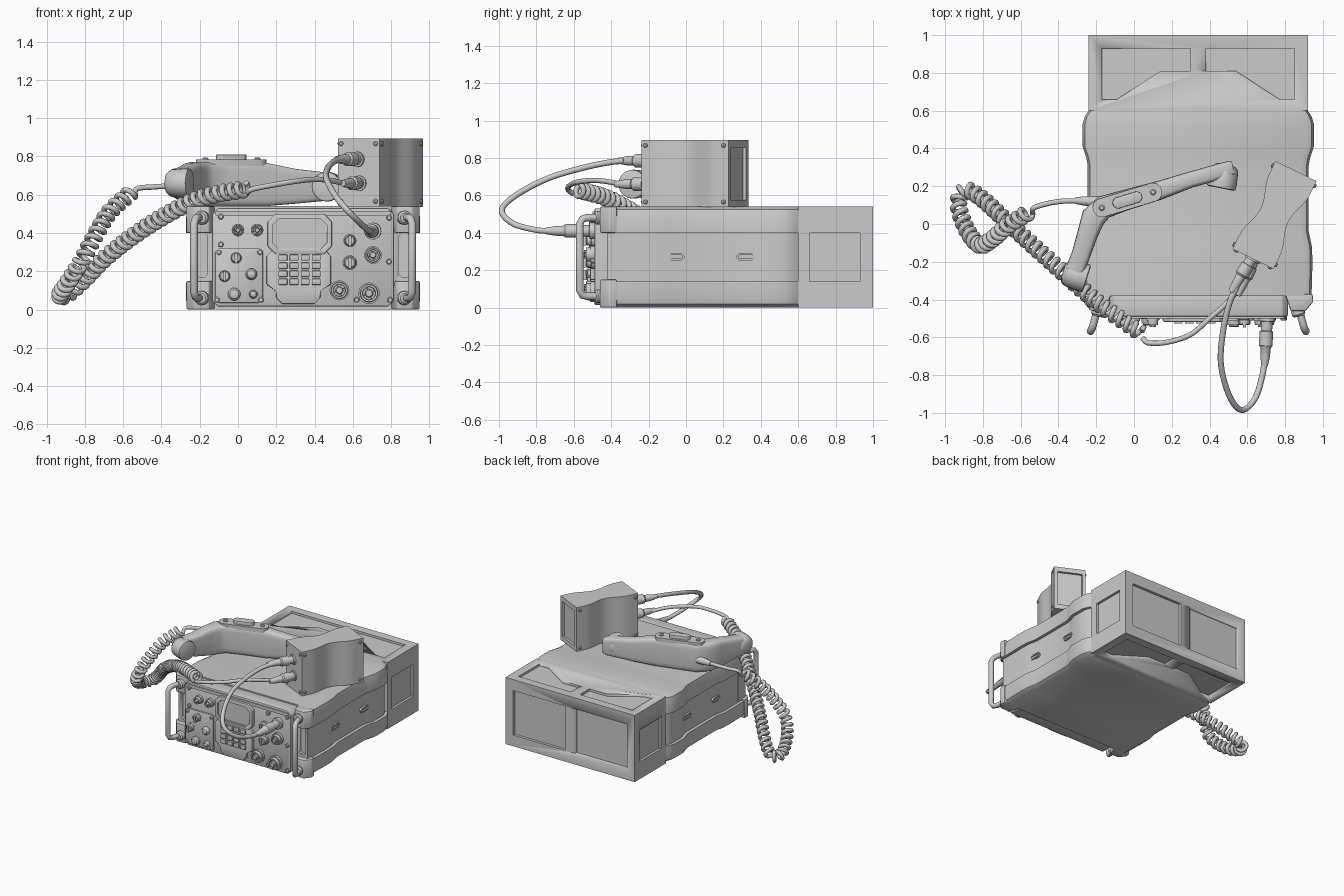
import bpy, bmesh, math
from mathutils import Vector as V, Matrix

if "Cube" in bpy.data.objects:
    bpy.data.objects.remove(bpy.data.objects["Cube"])

CX = 0.34          # radio centre line
I4 = Matrix.Identity(4)

def finish(name, bm, M=I4, ang=35):
    bmesh.ops.recalc_face_normals(bm, faces=bm.faces)
    bm.transform(M)
    me = bpy.data.meshes.new(name)
    bm.to_mesh(me); bm.free()
    me.shade_smooth(); me.set_sharp_from_angle(angle=math.radians(ang))
    ob = bpy.data.objects.new(name, me)
    bpy.context.collection.objects.link(ob)
    return ob

def loft(name, rings, M=I4, bevel=0, ang=35):
    bm = bmesh.new()
    vs = [[bm.verts.new(p) for p in r] for r in rings]
    n = len(vs[0])
    for a, b in zip(vs, vs[1:]):
        for i in range(n):
            bm.faces.new((a[i], a[(i + 1) % n], b[(i + 1) % n], b[i]))
    bm.faces.new(vs[0]); bm.faces.new(vs[-1])
    if bevel:
        bmesh.ops.bevel(bm, geom=bm.edges[:], offset=bevel, segments=2, profile=0.5, affect='EDGES')
    return finish(name, bm, M, ang)

def prism(name, pts, axis, a, b, M=I4, bevel=0):
    put = {'x': lambda p, d: (d, p[0], p[1]), 'y': lambda p, d: (p[0], d, p[1]), 'z': lambda p, d: (p[0], p[1], d)}[axis]
    return loft(name, [[put(p, d) for p in pts] for d in (a, b)], M, bevel)

def rect(x0, x1, y0, y1, c=0):
    if not c:
        return [(x0, y0), (x1, y0), (x1, y1), (x0, y1)]
    return [(x0 + c, y0), (x1 - c, y0), (x1, y0 + c), (x1, y1 - c), (x1 - c, y1), (x0 + c, y1), (x0, y1 - c), (x0, y0 + c)]

def lathe(name, p, d, prof, n=20, M=I4):
    # prof: (distance along d, radius)
    p, d = V(p), V(d).normalized()
    q = d.to_track_quat('Z', 'Y')
    return loft(name, [[p + q @ V((r * math.cos(2 * math.pi * i / n), r * math.sin(2 * math.pi * i / n), h)) for i in range(n)] for h, r in prof], M)

def cut(ob, cutters):
    for c in cutters:
        c.hide_render = True
        m = ob.modifiers.new('cut', 'BOOLEAN')
        m.operation, m.object, m.solver = 'DIFFERENCE', c, 'EXACT'
        bpy.context.view_layer.objects.active = ob
        bpy.ops.object.modifier_apply(modifier=m.name)
        bpy.data.objects.remove(c)

def spline(pts, k=8):
    P = [V(p) for p in pts]
    P = [2 * P[0] - P[1]] + P + [2 * P[-1] - P[-2]]
    out = []
    for i in range(1, len(P) - 2):
        a, b, c, d = P[i - 1:i + 3]
        for j in range(k):
            t = j / k
            out.append(0.5 * (2 * b + (c - a) * t + (2 * a - 5 * b + 4 * c - d) * t * t + (3 * b - a - 3 * c + d) * t ** 3))
    return out + [P[-2]]

def frames(pts):
    u, out = V((0.3, 0.2, 1)), []
    for i, p in enumerate(pts):
        t = (pts[min(i + 1, len(pts) - 1)] - pts[max(i - 1, 0)]).normalized()
        u = (u - t * u.dot(t)).normalized()
        out.append((p, u, t.cross(u)))
    return out

def tube(name, pts, r, n=10):
    A = [2 * math.pi * i / n for i in range(n)]
    return loft(name, [[p + r * (math.cos(a) * u + math.sin(a) * v) for a in A] for p, u, v in frames([V(p) for p in pts])], ang=60)

# radio case: wavy side rails with a long recess between them
def section(y, w):
    half = [(w - .04, 0), (w - .008, .02), (w, .05), (w, .14), (w - .025, .14), (w - .025, .4), (w, .4), (w, .48), (w - .012, .525), (w - .045, .54)]
    return [(CX + a, y, z) for a, z in half] + [(CX - a, y, z) for a, z in reversed(half)]
loft('radio_case', [section(y, w) for y, w in [(-.38, .6), (-.2, .605), (-.12, .602), (-.04, .585), (.31, .585), (.35, .592), (.41, .612), (.53, .612), (.57, .6), (.6, .58)]])

# rear battery block with recessed panels
rear = prism('battery_block', rect(CX - .58, CX + .58, 0, .54), 'y', .6, 1)
trap = [(-.51, .93), (-.04, .93), (-.04, .81), (-.2, .81), (-.43, .66), (-.51, .66)]
cutters = []
for s in (-1, 1):
    tp = [(CX + s * x, y) for x, y in trap]
    cutters += [prism('cutter', tp, 'z', .522, .6), prism('cutter', tp, 'z', -.1, .018),
                prism('cutter', rect(.66, .93, .14, .4), 'x', CX + s * .56, CX + s * .7),
                prism('cutter', rect(*sorted((CX + s * .045, CX + s * .51)), .09, .45), 'y', .978, 1.1)]
cut(rear, cutters)

for s in (-1, 1):
    X = lambda a, b: sorted((CX + s * a, CX + s * b))
    # side latches
    for y in (-.06, .32):
        ring = prism('side_latch', rect(y - .052, y + .052, .252, .29, .015), 'x', *X(.55, .577))
        cut(ring, [prism('cutter', rect(y - .04, y + .04, .262, .28, .006), 'x', *X(.568, .7))])
    # front corner blocks and side window frames
    for z0, z1 in ((.0, .15), (.4, .54)):
        prism('corner_block', [(CX + s * a, y) for a, y in [(.46, -.37), (.605, -.37), (.61, -.41), (.57, -.46), (.49, -.46)]], 'z', z0, z1, bevel=.008)
    fr = prism('side_frame', rect(*X(.46, .578), .12, .42), 'y', -.42, -.33)
    cut(fr, [prism('cutter', rect(*X(.5, .56), .17, .4, .015), 'y', -.5, -.39)])
    # carrying handle
    hp = [(.525, -.42, .48), (.555, -.53, .48), (.562, -.553, .474), (.57, -.568, .45), (.57, -.568, .09), (.562, -.553, .066), (.555, -.53, .06), (.525, -.42, .06)]
    tube('handle', [(CX + s * a, y, z) for a, y, z in hp], .02, 12)
    for z in (.48, .06):
        lathe('handle_foot', (CX + s * .522, -.44, z), (s * .26, -1, 0), [(0, .036), (.04, .036), (.05, .026)])

# front panel
prism('front_panel', rect(CX - .475, CX + .475, .015, .53, .03), 'y', -.49, -.37, bevel=.008)
prism('panel_rim', rect(CX - .46, CX + .46, .49, .515, .008), 'y', -.5, -.48)
prism('lower_left_plate', rect(-.12, .13, .035, .32, .02), 'y', -.503, -.48, bevel=.004)
prism('keypad_bezel', [(.2, .06), (.23, .03), (.4, .03), (.43, .06), (.43, .1), (.485, .13), (.485, .28), (.45, .32), (.19, .32), (.15, .28), (.15, .13), (.2, .1)], 'y', -.512, -.48, bevel=.004)
disp = prism('display_bezel', rect(.155, .49, .29, .5, .04), 'y', -.518, -.48, bevel=.004)
cut(disp, [prism('cutter', rect(.18, .465, .315, .475, .035), 'y', -.6, -.506)])
for i in range(4):
    for j in range(4):
        x, z = .235 + i * .058, .145 + j * .042
        prism('key', rect(x - .023, x + .023, z - .016, z + .016), 'y', -.528, -.5, bevel=.003)

# knobs, sockets and screws on the panel
D = (0, -1, 0)
for x, z, r in [(-.01, .27, .033), (-.07, .175, .034), (.585, .36, .034), (.585, .245, .038)]:
    lathe('knob', (x, -.485, z), D, [(0, r), (.02, r), (.022, r * .85), (.045, r * .8), (.05, r * .65)])
    prism('knob_grip', rect(x - .007, x + .007, z - r * .8, z + r * .8), 'y', -.548, -.5)
for x, z, r in [(.07, .185, .03), (-.02, .08, .033), (.08, .08, .022)]:
    lathe('round_button', (x, -.485, z), D, [(0, r), (.035, r), (.048, r * .7), (.052, r * .3)])
for x, z, r in [(0, .415, .033), (.1, .415, .033), (.705, .285, .046), (.53, .1, .052), (.685, .085, .056)]:
    lathe('socket', (x, -.485, z), D, [(0, r), (.025, r), (.025, r * .85), (.05, r * .8), (.05, r * .62), (.03, r * .58)])
    lathe('socket_core', (x, -.5, z), D, [(0, r * .4), (.04, r * .4), (.045, r * .3)], 12)
    for k in range(4):
        a = k * math.pi / 2 + .4
        lathe('socket_pin', (x + r * .48 * math.cos(a), -.5, z + r * .48 * math.sin(a)), D, [(0, r * .08), (.045, r * .08)], 6)
for x, z in [(-.09, .485), (.79, .48), (-.11, .05), (.795, .05), (-.09, .34), (.12, .05), (-.1, .3), (.115, .3), (.62, .47), (.79, .25), (.62, .05)]:
    lathe('panel_screw', (x, -.485, z), D, [(0, .015), (.022, .015), (.026, .01)], 10)

# loudspeaker: waisted box turned on top of the radio
S = Matrix.Translation((.63, -.185, 0)) @ Matrix.Rotation(math.radians(-26.1), 4, 'Z')
def waist(l):
    t = min(max((l - .08) / .36, 0), 1)
    return .121 - .02 * (1 - math.cos(2 * math.pi * t))
ls = [.518 * i / 20 for i in range(21)]
box = prism('speaker_box', [(waist(l), l) for l in ls] + [(-waist(l), l) for l in reversed(ls)], 'z', .537, .895, S)
c = prism('cutter', rect(-.095, .095, .575, .857), 'y', .5, .6, S)
cut(box, [c])
for s in (-1, 1):
    for z in (.565, .867):
        for l in (.025, .49):
            lathe('speaker_screw', (s * .115, l, z), (s, 0, 0), [(0, .012), (.012, .012), (.016, .007)], 10, S)
        lathe('speaker_face_screw', (s * .1, .01, z), D, [(0, .012), (.015, .012), (.019, .007)], 10, S)

# speaker sockets and cable plugs
plug = [(0, .04), (.02, .04), (.02, .03), (.05, .03), (.052, .036), (.11, .036), (.12, .027), (.17, .024), (.22, .016)]
lathe('upper_plug', (-.005, .01, .785), (-.1, -1, 0), plug, M=S)
lathe('lower_plug', (.005, .01, .66), (.03, -1, 0), plug, M=S)
lathe('radio_plug', (.705, -.485, .41), (-.05, -1, 0), [(0, .044), (.03, .044), (.032, .032), (.08, .03), (.085, .036), (.16, .036), (.17, .028), (.22, .025), (.27, .016)])
tube('speaker_cable', spline([(.545, -.33, .785), (.505, -.42, .775), (.473, -.56, .745), (.46, -.74, .69), (.505, -.91, .6), (.57, -.985, .52), (.64, -.925, .45), (.68, -.8, .415), (.693, -.7, .41)]), .016)
tube('lead_cable', spline([(.55, -.35, .66), (.48, -.43, .675), (.4, -.5, .68), (.3, -.585, .67), (.18, -.625, .65), (.08, -.63, .63), (.045, -.605, .61)]), .014)

# coiled cord hanging beside the radio, arc-length sampled
path = spline([(.04, -.58, .63), (-.2, -.41, .58), (-.45, -.19, .45), (-.67, .01, .29), (-.8, .13, .16), (-.89, .18, .08), (-.93, .11, .075), (-.89, -.02, .14), (-.82, -.11, .25), (-.75, -.08, .38), (-.67, -.01, .51), (-.56, .06, .61)], 40)
fr = frames(path)
coil, ang, N = [], 0, 14
step, acc = .047 / N, 0
for i in range(len(path) - 1):
    L = (path[i + 1] - path[i]).length
    while acc < L:
        p = path[i].lerp(path[i + 1], acc / L)
        coil.append(p + .034 * (math.cos(ang) * fr[i][1] + math.sin(ang) * fr[i][2]))
        ang += 2 * math.pi / N
        acc += step
    acc -= L
tube('coiled_cord', coil, .0145, 8)
tube('handset_cable', spline([coil[-1], (-.53, .085, .63), (-.45, .11, .64), (-.36, .122, .645), (-.26, .12, .645)]), .014)
lathe('strain_relief', (-.31, .124, .645), (1, -.05, 0), [(0, .018), (.06, .026), (.13, .03)], 14)

# handset lying on its side: bent loft of rounded sections
st = [(.525, .295, .075, .585, .7), (.5, .29, .085, .572, .712), (.3, .235, .085, .553, .735), (.14, .18, .1, .54, .768), (-.05, .125, .11, .54, .772),
      (-.16, .09, .125, .54, .772), (-.215, .035, .13, .54, .772), (-.245, -.05, .11, .545, .765), (-.28, -.16, .1, .57, .745), (-.315, -.25, .1, .59, .735)]
rings = []
for p, u, v in frames([V((a[0], a[1], 0)) for a in st]):
    w, z0, z1 = st[len(rings)][2:]
    sq = lambda c: math.copysign(abs(c) ** .4, c)
    side = V((v.x, v.y, 0)).normalized()
    A = [2 * math.pi * i / 24 for i in range(24)]
    rings.append([V((p.x, p.y, (z0 + z1) / 2)) + side * sq(math.cos(a)) * w / 2 + V((0, 0, sq(math.sin(a)) * (z1 - z0) / 2)) for a in A])
loft('handset_body', rings, ang=50)
cup = [(0, .03), (.008, .055), (.03, .072), (.1, .078), (.128, .076), (.132, .066)]
lathe('earpiece', (.487, .318, .642), (-.2, -1, 0), cup, 24)
lathe('mouthpiece', (-.375, -.25, .66), (.95, -.3, 0), cup, 24)

# push-to-talk plate and button on the grip
H = Matrix.Translation((-.035, .127, 0)) @ Matrix.Rotation(math.radians(17), 4, 'Z')
def stadium(l, r):
    return [(math.copysign(l - r, math.cos(a)) + r * math.cos(a), r * math.sin(a)) for a in [math.pi * (i + .5) / 12 for i in range(24)]]
prism('talk_plate', stadium(.19, .05), 'z', .75, .783, H)
prism('talk_button', rect(-.08, .08, -.03, .03, .018), 'z', .77, .81, H, .004)
for s in (-1, 1):
    lathe('plate_screw', (s * .142, 0, .77), (0, 0, 1), [(0, .016), (.02, .016), (.025, .01)], 12, H)
